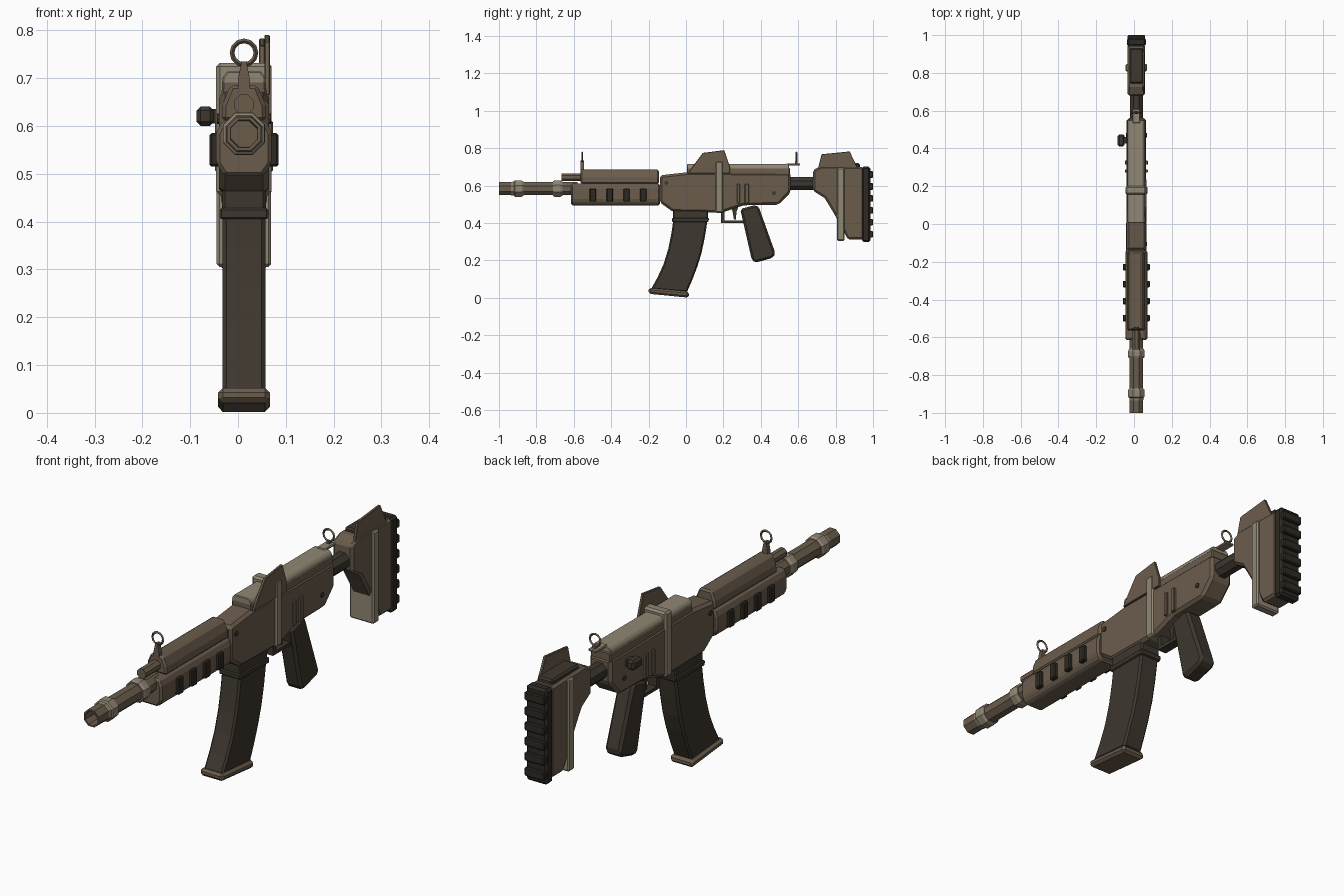
import bpy, bmesh, math
from mathutils import Matrix, Vector

if "Cube" in bpy.data.objects:
    bpy.data.objects.remove(bpy.data.objects["Cube"])

CX = 0.0125          # centre plane of the rifle
BORE = 0.584         # height of the barrel axis


def material(name, rgb):
    m = bpy.data.materials.new(name)
    m.use_nodes = True
    m.diffuse_color = (*rgb, 1)
    bsdf = m.node_tree.nodes["Principled BSDF"]
    bsdf.inputs["Base Color"].default_value = (*rgb, 1)
    bsdf.inputs["Roughness"].default_value = 0.8
    return m


BROWN = material("brown metal", (0.145, 0.108, 0.073))
LIGHT = material("light khaki metal", (0.28, 0.24, 0.17))
DARK = material("dark grip", (0.047, 0.038, 0.028))
BLACK = material("black rubber", (0.027, 0.023, 0.017))


def finish(name, bm, mat, bevel=0):
    bmesh.ops.recalc_face_normals(bm, faces=bm.faces)
    me = bpy.data.meshes.new(name)
    bm.to_mesh(me)
    bm.free()
    me.materials.append(mat)
    ob = bpy.data.objects.new(name, me)
    bpy.context.collection.objects.link(ob)
    if bevel:
        mod = ob.modifiers.new("chamfer", "BEVEL")
        mod.width = bevel
        mod.segments = 1
        mod.limit_method = "ANGLE"
    return ob


def prism(name, rings, mat, bevel=0):
    """Closed solid joining two matching outlines."""
    bm = bmesh.new()
    a, b = [[bm.verts.new(p) for p in ring] for ring in rings]
    bm.faces.new(a)
    bm.faces.new(b)
    for i in range(len(a)):
        j = (i + 1) % len(a)
        bm.faces.new((a[i], a[j], b[j], b[i]))
    return finish(name, bm, mat, bevel)


def side(name, pts, half, mat, bevel=0, cx=CX):
    """Side outline (y, z) given thickness across x."""
    return prism(name, [[(cx + s * half, y, z) for y, z in pts] for s in (-1, 1)], mat, bevel)


def section(name, pts, y0, y1, mat, bevel=0):
    """Half cross-section (x, z), mirrored and run along y."""
    full = [(CX + x, z) for x, z in pts] + [(CX - x, z) for x, z in reversed(pts)]
    return prism(name, [[(x, y, z) for x, z in full] for y in (y0, y1)], mat, bevel)


def box(name, x, y, z, mat, bevel=0):
    ring = [(y[0], z[0]), (y[1], z[0]), (y[1], z[1]), (y[0], z[1])]
    return side(name, ring, (x[1] - x[0]) / 2, mat, bevel, (x[0] + x[1]) / 2)


def lathe(name, prof, z, mat, sides=8):
    """Octagonal tube from (y, radius) points; radius 0 closes an end."""
    bm = bmesh.new()
    rings = []
    for y, r in prof:
        if r == 0:
            rings.append([bm.verts.new((CX, y, z))] * sides)
        else:
            angles = [math.tau * (i + 0.5) / sides for i in range(sides)]
            rings.append([bm.verts.new((CX + r * math.cos(t), y, z + r * math.sin(t))) for t in angles])
    for a, b in zip(rings, rings[1:]):
        for i in range(sides):
            j = (i + 1) % sides
            bm.faces.new(dict.fromkeys((a[i], a[j], b[j], b[i])))
    return finish(name, bm, mat)


def sight_ring(name, y, z):
    bpy.ops.mesh.primitive_torus_add(major_segments=12, minor_segments=4, major_radius=0.025,
                                     minor_radius=0.005, location=(CX, y, z), rotation=(math.pi / 2, 0, 0))
    ob = bpy.context.object
    ob.name = ob.data.name = name
    ob.data.materials.append(BROWN)


# Barrel with recessed muzzle and light collars
lathe("barrel", [(-0.94, 0), (-0.94, 0.029), (-1, 0.031), (-1, 0.038), (-0.58, 0.038), (-0.58, 0)], BORE, BROWN)
lathe("muzzle_collar", [(-0.935, 0), (-0.935, 0.039), (-0.92, 0.041), (-0.915, 0.047), (-0.88, 0.047),
                        (-0.87, 0.041), (-0.87, 0)], BORE, LIGHT)
lathe("barrel_collar", [(-0.71, 0), (-0.71, 0.043), (-0.7, 0.048), (-0.675, 0.048), (-0.66, 0.042),
                        (-0.66, 0)], BORE, LIGHT)
lathe("gas_tube", [(-0.665, 0), (-0.665, 0.022), (-0.55, 0.022), (-0.55, 0)], 0.645, BROWN)

# Handguard
section("lower_handguard", [(0.04, 0.495), (0.058, 0.52), (0.058, 0.585), (0.046, 0.612)],
        -0.615, -0.14, BROWN, 0.008)
section("upper_handguard", [(0.047, 0.61), (0.045, 0.645), (0.028, 0.686)], -0.565, -0.145, BROWN, 0.008)
for i in range(4):
    y = -0.498 + 0.09 * i
    box(f"handguard_vent_{i + 1}", (CX - 0.072, CX + 0.072), (y - 0.017, y + 0.017), (0.515, 0.585), BLACK, 0.004)

# Front sight
section("front_sight_post", [(0.014, 0.655), (0.012, 0.7), (0.005, 0.735)], -0.565, -0.545, BROWN)
sight_ring("front_sight_ring", -0.555, 0.753)

# Receiver and top cover
side("receiver", [(-0.14, 0.655), (-0.14, 0.51), (-0.07, 0.46), (0.19, 0.455), (0.31, 0.495), (0.495, 0.498),
                  (0.56, 0.565), (0.56, 0.668), (0.01, 0.672)], 0.052, BROWN, 0.012)
section("cover_base", [(0.048, 0.655), (0.045, 0.695)], 0.005, 0.555, BROWN, 0.004)
section("top_cover", [(0.046, 0.688), (0.044, 0.703), (0.034, 0.715)], 0.005, 0.55, LIGHT, 0.003)
box("receiver_strap", (CX - 0.058, CX + 0.058), (0.155, 0.2), (0.455, 0.732), LIGHT, 0.008)
side("receiver_fin", [(0.01, 0.665), (0.045, 0.715), (0.09, 0.775), (0.205, 0.79), (0.235, 0.7), (0.235, 0.665)],
     0.006, BROWN, 0.002, 0.061)
for i, (y, w) in enumerate([(0.28, 0.008), (0.325, 0.011)]):
    box(f"receiver_rib_{i + 1}", (CX - 0.061, CX + 0.061), (y - w, y + w), (0.505, 0.61), BROWN, 0.003)
for i, (y, z) in enumerate([(-0.105, 0.615), (0.47, 0.56)]):
    bpy.ops.mesh.primitive_cylinder_add(vertices=8, radius=0.011, depth=0.112, location=(CX, y, z),
                                        rotation=(0, math.pi / 2, 0))
    bpy.context.object.name = f"receiver_pin_{i + 1}"
    bpy.context.object.data.materials.append(DARK)

# Charging knob on the right side
box("knob_stem", (-0.06, -0.035), (0.425, 0.46), (0.605, 0.635), DARK)
box("charging_knob", (-0.087, -0.05), (0.41, 0.475), (0.6, 0.641), DARK, 0.009)

# Rear sight
box("rear_sight_base", (CX - 0.02, CX + 0.02), (0.535, 0.61), (0.708, 0.719), LIGHT, 0.003)
box("rear_sight_post", (CX - 0.007, CX + 0.007), (0.583, 0.597), (0.715, 0.73), BROWN)
sight_ring("rear_sight_ring", 0.59, 0.753)

# Magazine
side("magazine_well", [(-0.07, 0.47), (-0.068, 0.41), (0.115, 0.41), (0.12, 0.47)], 0.046, DARK, 0.006)
side("magazine_collar", [(-0.075, 0.428), (-0.074, 0.405), (0.12, 0.405), (0.123, 0.428)], 0.051, DARK, 0.004)
side("magazine", [(-0.067, 0.42), (-0.078, 0.345), (-0.094, 0.265), (-0.12, 0.18), (-0.152, 0.11), (-0.188, 0.045),
                  (0.005, 0.03), (0.033, 0.095), (0.06, 0.165), (0.083, 0.24), (0.1, 0.32), (0.116, 0.42)],
     0.045, DARK, 0.008)
side("magazine_base", [(-0.2, 0.053), (-0.2, 0.022), (0.015, 0.001), (0.015, 0.034)], 0.054, BROWN, 0.01)

# Trigger, guard and grip
side("trigger_guard", [(0.188, 0.47), (0.188, 0.4), (0.32, 0.4), (0.32, 0.414), (0.207, 0.414), (0.207, 0.47)],
     0.02, DARK)
side("trigger", [(0.24, 0.5), (0.25, 0.455), (0.256, 0.42), (0.267, 0.42), (0.27, 0.46), (0.285, 0.5)], 0.009, DARK)
side("grip", [(0.29, 0.475), (0.375, 0.498), (0.392, 0.478), (0.478, 0.238), (0.464, 0.214), (0.37, 0.188),
              (0.352, 0.202)], 0.037, DARK, 0.011)

# Stock
lathe("stock_tube", [(0.54, 0), (0.54, 0.037), (0.7, 0.037), (0.7, 0)], 0.612, DARK)
side("stock_body", [(0.68, 0.685), (0.68, 0.572), (0.74, 0.535), (0.765, 0.495), (0.815, 0.41), (0.865, 0.312),
                    (0.95, 0.312), (0.95, 0.7), (0.725, 0.705)], 0.047, BROWN, 0.01)
box("stock_strap", (CX - 0.057, CX + 0.057), (0.808, 0.848), (0.305, 0.695), LIGHT, 0.006)
box("cheek_rest", (CX - 0.036, CX + 0.036), (0.745, 0.93), (0.69, 0.72), DARK, 0.007)
side("stock_fin", [(0.705, 0.69), (0.725, 0.768), (0.875, 0.783), (0.92, 0.69)], 0.006, BROWN, 0.002, 0.05)
box("butt_pad", (CX - 0.05, CX + 0.05), (0.94, 0.986), (0.298, 0.702), BLACK, 0.01)
for i in range(6):
    z = 0.34 + 0.064 * i
    box(f"butt_rib_{i + 1}", (CX - 0.046, CX + 0.046), (0.975, 1.0), (z - 0.018, z + 0.018), BLACK, 0.004)
